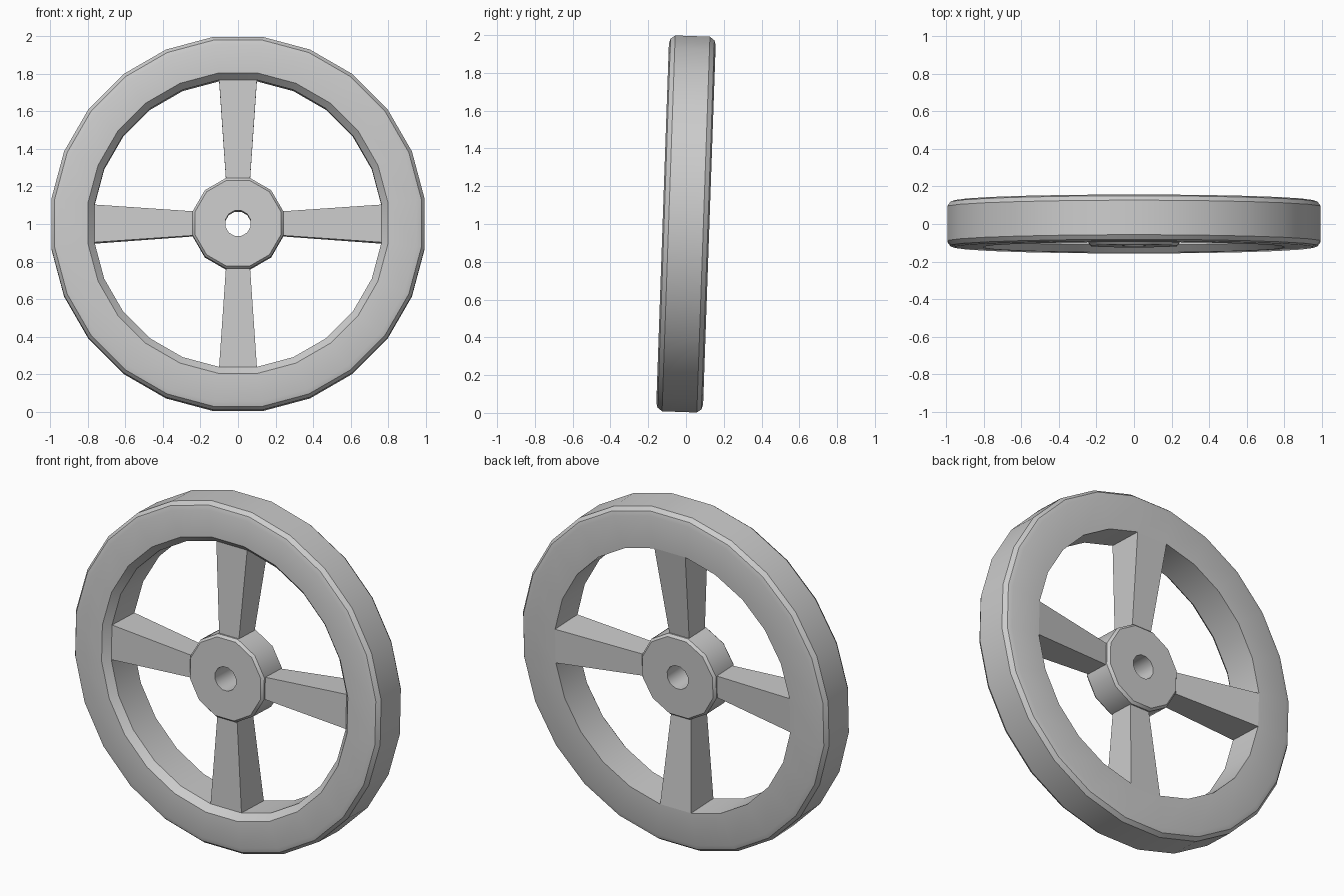
import bpy, bmesh
from math import sin, cos, tau, radians
from mathutils import Matrix

if "Cube" in bpy.data.objects:
    bpy.data.objects.remove(bpy.data.objects["Cube"])

# Whole wheel leans back slightly
TILT = Matrix.Translation((0, 0, 1)) @ Matrix.Rotation(radians(-2), 4, 'X')
RIM_SIDES, HUB_SIDES = 24, 12
RIM_IN = 0.772


def finish(name, bm):
    bmesh.ops.recalc_face_normals(bm, faces=bm.faces)
    mesh = bpy.data.meshes.new(name)
    bm.to_mesh(mesh)
    bm.free()
    ob = bpy.data.objects.new(name, mesh)
    bpy.context.collection.objects.link(ob)
    ob.matrix_world = TILT
    bpy.ops.object.select_all(action='DESELECT')
    bpy.context.view_layer.objects.active = ob
    ob.select_set(True)
    bpy.ops.object.shade_smooth_by_angle(angle=radians(32))
    return ob


def lathe(name, profile, sides):
    """Revolve a closed (radius, y) profile about the y axis, flat facet on top."""
    bm = bmesh.new()
    rings = []
    for i in range(sides):
        a = tau * (i + 0.5) / sides
        rings.append([bm.verts.new((r * cos(a), y, r * sin(a))) for r, y in profile])
    n = len(profile)
    for i in range(sides):
        p, q = rings[i], rings[(i + 1) % sides]
        for j in range(n):
            k = (j + 1) % n
            bm.faces.new((p[j], p[k], q[k], q[j]))
    return finish(name, bm)


# Rim: bevelled outside, sloped inner lip on the front, flush at the back
lathe("rim", [(1.004, -0.092), (0.986, -0.116), (0.96, -0.124), (0.808, -0.124),
              (RIM_IN, -0.085), (RIM_IN, 0.124),
              (0.96, 0.124), (0.986, 0.116), (1.004, 0.092)], RIM_SIDES)

# Hub with bore, slightly forward of the rim centre
lathe("hub", [(0.25, -0.102), (0.237, -0.117), (0.07, -0.117),
              (0.07, 0.078), (0.237, 0.078), (0.25, 0.063)], HUB_SIDES)

# Spokes: each tapers from one rim facet to one hub facet
for s in range(4):
    bm = bmesh.new()
    loops = []
    for r, sides, front, back in ((RIM_IN, RIM_SIDES, -0.085, 0.124),
                                  (0.25, HUB_SIDES, -0.092, 0.055)):
        w, h = r * sin(tau / sides / 2), r * cos(tau / sides / 2)
        loops.append([bm.verts.new((x, y, h)) for x, y in
                      ((-w, front), (w, front), (w, back), (-w, back))])
    for j in range(4):
        k = (j + 1) % 4
        bm.faces.new((loops[0][j], loops[0][k], loops[1][k], loops[1][j]))
    bmesh.ops.rotate(bm, verts=bm.verts, matrix=Matrix.Rotation(tau * s / 4, 3, 'Y'))
    finish(f"spoke_{s + 1}", bm)
